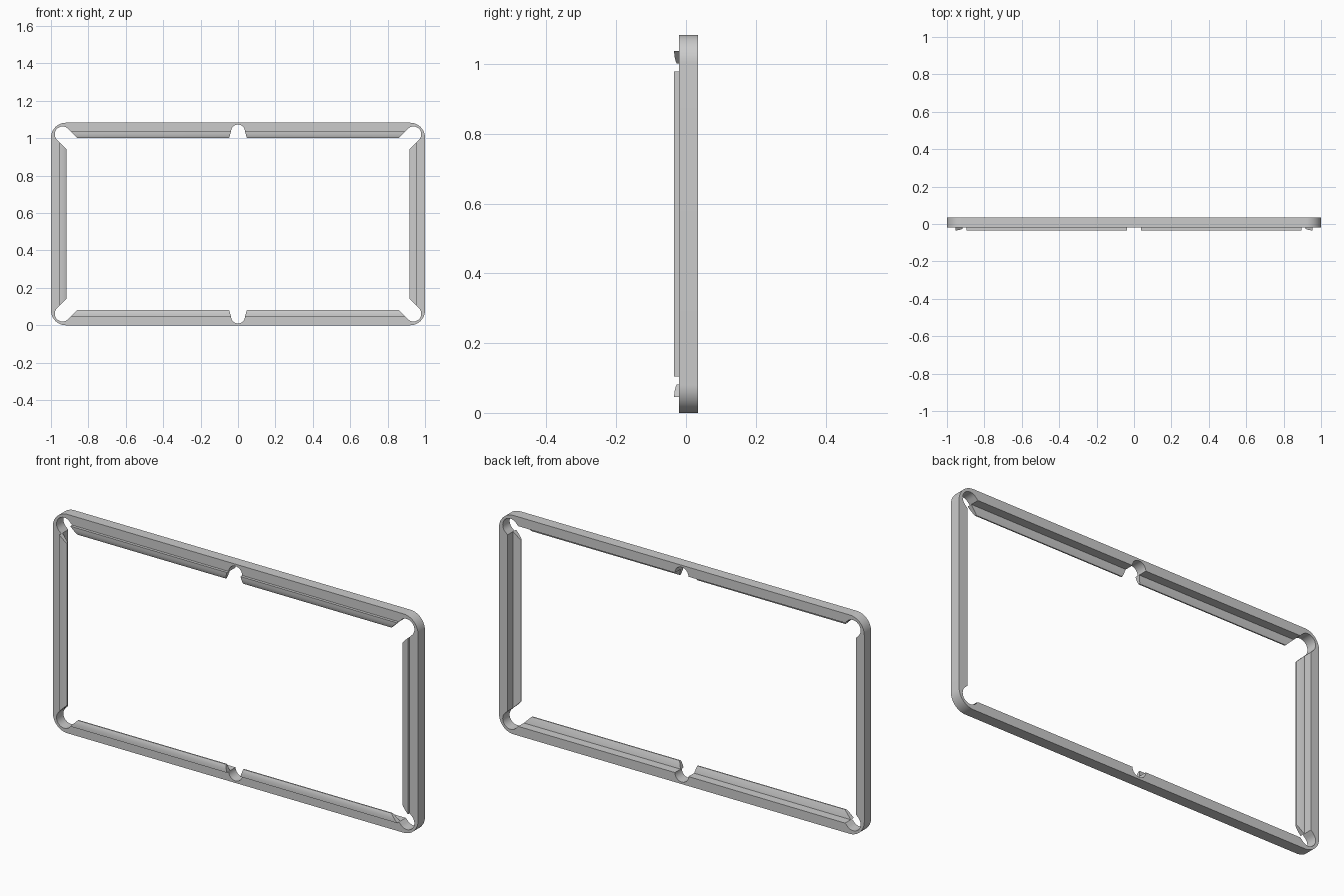
import bpy, bmesh
from math import cos, sin, pi, radians

if "Cube" in bpy.data.objects:
    bpy.data.objects.remove(bpy.data.objects["Cube"])

W, H = 1.0, 1.083          # half width, full height
IN, NOSE = 0.046, 0.082    # insets of rail inner wall and cushion nose
BACK, FRONT = 0.034, -0.02 # rail depth range
SLOT = 0.059               # corner pocket jaw offset


def arc(cx, cz, r, a0, a1, n=16):
    return [(cx + r * cos(radians(a0 + (a1 - a0) * i / n)),
             cz + r * sin(radians(a0 + (a1 - a0) * i / n))) for i in range(n + 1)]


def mirror_all(quarter):
    """Bottom-left outline, running bottom to left side, mirrored to a full loop."""
    top_left = [(x, H - z) for x, z in reversed(quarter)]
    left = quarter + top_left
    return left + [(-x, z) for x, z in reversed(left)]


def smooth(ob, angle=30):
    bpy.ops.object.select_all(action='DESELECT')
    ob.select_set(True)
    bpy.context.view_layer.objects.active = ob
    bpy.ops.object.shade_smooth_by_angle(angle=radians(angle))


# Rail frame: rounded outline with a pocketed opening
outer = mirror_all(arc(-W + 0.08, 0.08, 0.08, 270, 180))
side_pocket = arc(0, 0.047, 0.037, 268, 180, 12)
corner = [(-W + IN + SLOT, IN)] + arc(-W + 0.062, 0.062, SLOT / 2 ** 0.5, 315, 135, 24) + [(-W + IN, IN + SLOT)]
inner = mirror_all(side_pocket + corner)

curve = bpy.data.curves.new("rail_frame", 'CURVE')
curve.dimensions = '2D'
curve.fill_mode = 'BOTH'
curve.extrude = (BACK - FRONT) / 2
for loop in (outer, inner):
    sp = curve.splines.new('POLY')
    sp.points.add(len(loop) - 1)
    for p, (x, z) in zip(sp.points, loop):
        p.co = (x, z, 0, 1)
    sp.use_cyclic_u = True
rail = bpy.data.objects.new("rail_frame", curve)
bpy.context.collection.objects.link(rail)
rail.rotation_euler.x = pi / 2
rail.location.y = (BACK + FRONT) / 2
rail.select_set(True)
bpy.context.view_layer.objects.active = rail
bpy.ops.object.convert(target='MESH')
rail = bpy.context.view_layer.objects.active
bm = bmesh.new()
bm.from_mesh(rail.data)
bmesh.ops.remove_doubles(bm, verts=bm.verts, dist=0.0001)
bmesh.ops.recalc_face_normals(bm, faces=bm.faces)
bm.to_mesh(rail.data)
bm.free()
smooth(rail)

# Cushion cross-section as (inset from outer edge, y)
PROFILE = [(IN, -0.034), (0.056, -0.0335), (0.066, -0.032), (0.075, -0.0295),
           (NOSE, -0.026), (NOSE, -0.02), (0.078, -0.017), (IN, -0.010)]


def cushion(name, start, end, place):
    """Sweep the profile between two jaw cuts; start and end depend on inset."""
    bm = bmesh.new()
    a = [bm.verts.new(place(start(i), i, y)) for i, y in PROFILE]
    b = [bm.verts.new(place(end(i), i, y)) for i, y in PROFILE]
    n = len(PROFILE)
    for k in range(n):
        j = (k + 1) % n
        bm.faces.new((a[k], a[j], b[j], b[k]))
    bm.faces.new(a)
    bm.faces.new(b)
    bmesh.ops.recalc_face_normals(bm, faces=bm.faces)
    me = bpy.data.meshes.new(name)
    bm.to_mesh(me)
    bm.free()
    ob = bpy.data.objects.new(name, me)
    bpy.context.collection.objects.link(ob)
    smooth(ob)


# Long cushions (two above, two below) and the two end cushions
for s, side in ((-1, "left"), (1, "right")):
    for top in (False, True):
        cushion(f"cushion_{'top' if top else 'bottom'}_{side}",
                lambda i: 0.037 + (i - IN) * 0.3,
                lambda i: W - i - SLOT,
                lambda t, i, y: (s * t, y, H - i if top else i))
    cushion(f"cushion_end_{side}",
            lambda i: i + SLOT,
            lambda i: H - i - SLOT,
            lambda t, i, y: (s * (W - i), y, t))
